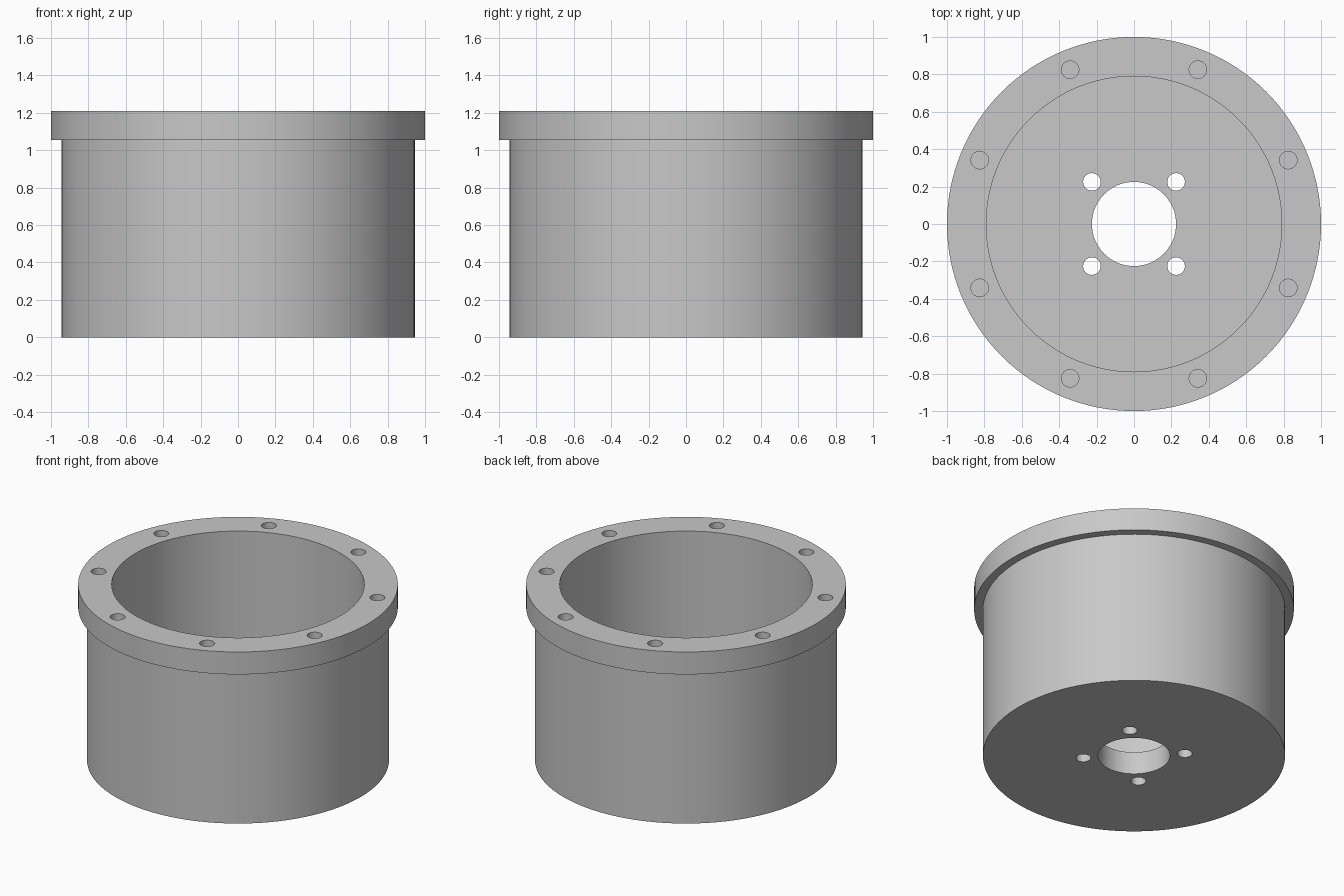
import bpy, bmesh, math

cube = bpy.data.objects.get("Cube")
if cube:
    bpy.data.objects.remove(cube, do_unlink=True)

# Main dimensions
WALL = 0.155          # wall, floor and flange thickness
R_BODY, R_BORE, R_FLANGE = 0.945, 0.79, 1.0
HEIGHT = 1.21
Z_FLANGE = HEIGHT - WALL
R_SHAFT, R_BOLT = 0.225, 0.047

grey = bpy.data.materials.new("plain grey")
grey.use_nodes = True
colour = (0.58, 0.58, 0.58, 1)
grey.diffuse_color = colour
grey.node_tree.nodes["Principled BSDF"].inputs["Base Color"].default_value = colour


def new_object(name, bm):
    bmesh.ops.recalc_face_normals(bm, faces=bm.faces)
    mesh = bpy.data.meshes.new(name)
    bm.to_mesh(mesh)
    bm.free()
    mesh.materials.append(grey)
    obj = bpy.data.objects.new(name, mesh)
    bpy.context.collection.objects.link(obj)
    return obj


def lathe(name, profile, steps=128):
    """Revolve a closed (radius, z) profile around the z axis."""
    bm = bmesh.new()
    verts = [bm.verts.new((r, 0, z)) for r, z in profile]
    edges = [bm.edges.new((v, verts[(i + 1) % len(verts)])) for i, v in enumerate(verts)]
    bmesh.ops.spin(bm, geom=verts + edges, cent=(0, 0, 0), axis=(0, 0, 1),
                   angle=math.tau, steps=steps, use_merge=True)
    bmesh.ops.remove_doubles(bm, verts=bm.verts, dist=1e-5)
    return new_object(name, bm)


def drill(obj, count, circle_radius, start_angle, z):
    """Cut a ring of evenly spaced bolt holes through a part."""
    bm = bmesh.new()
    for i in range(count):
        a = start_angle + math.tau * i / count
        ring = bmesh.ops.create_cone(bm, cap_ends=True, segments=32, radius1=R_BOLT,
                                     radius2=R_BOLT, depth=WALL * 2)["verts"]
        bmesh.ops.translate(bm, verts=ring, vec=(circle_radius * math.cos(a),
                                                 circle_radius * math.sin(a), z))
    cutter = new_object("hole_cutter", bm)
    cutter.hide_render = True
    mod = obj.modifiers.new("bolt holes", 'BOOLEAN')
    mod.operation, mod.solver, mod.object = 'DIFFERENCE', 'EXACT', cutter
    select(obj)
    bpy.ops.object.modifier_apply(modifier=mod.name)
    bpy.data.objects.remove(cutter, do_unlink=True)


def select(obj):
    bpy.ops.object.select_all(action='DESELECT')
    obj.select_set(True)
    bpy.context.view_layer.objects.active = obj


# Cup-shaped body with a central shaft hole in its floor
body = lathe("housing_body", [(R_SHAFT, 0), (R_BODY, 0), (R_BODY, Z_FLANGE),
                              (R_BORE, Z_FLANGE), (R_BORE, WALL), (R_SHAFT, WALL)])
drill(body, 4, R_SHAFT * math.sqrt(2), math.pi / 4, WALL / 2)

# Flange ring seated on the body; its holes end at the body wall
flange = lathe("top_flange", [(R_BORE, Z_FLANGE), (R_FLANGE, Z_FLANGE),
                              (R_FLANGE, HEIGHT), (R_BORE, HEIGHT)])
drill(flange, 8, 0.893, math.pi / 8, HEIGHT - WALL / 2)

for part in (body, flange):
    select(part)
    bpy.ops.object.shade_smooth_by_angle(angle=math.radians(30))
